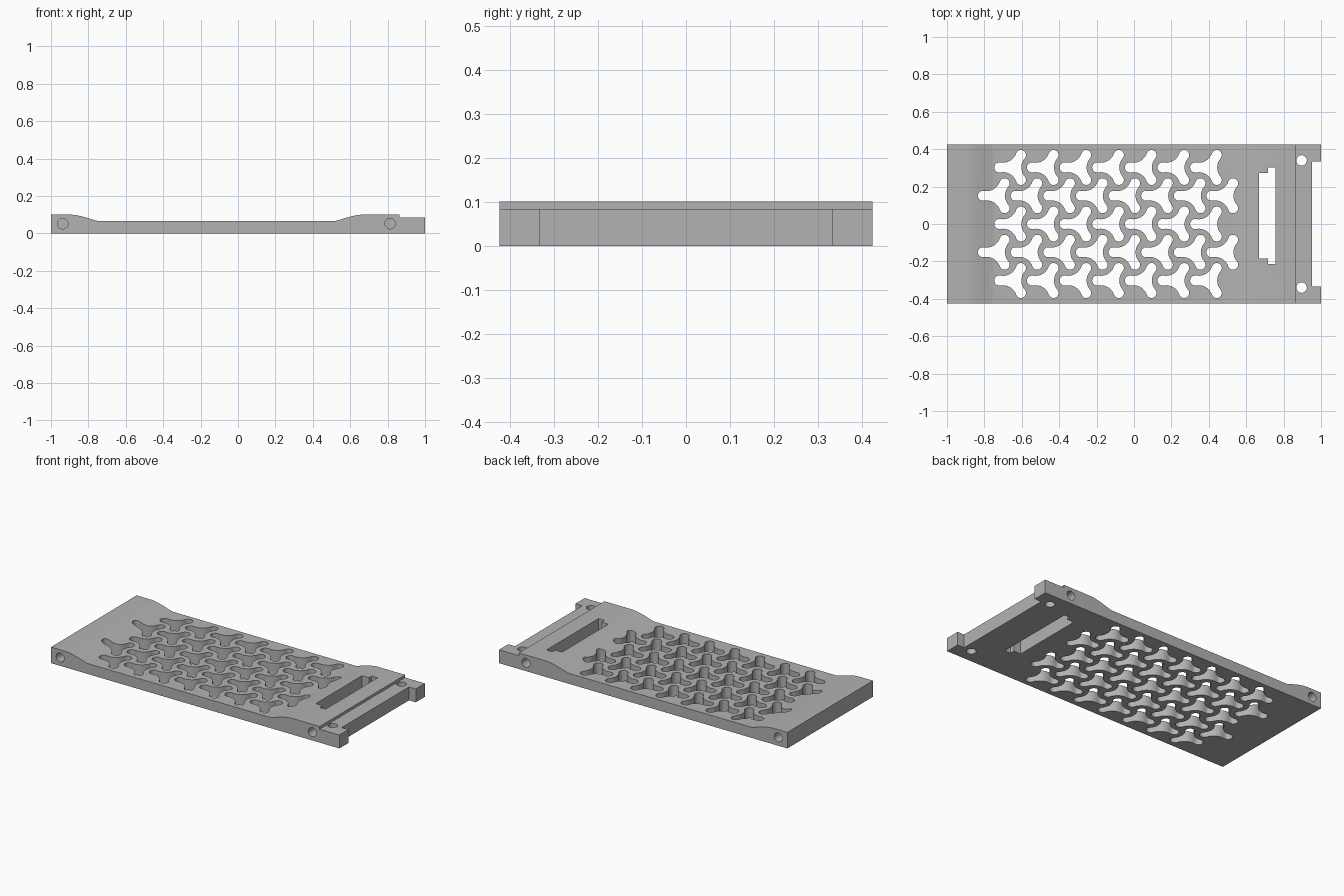
import bpy
import bmesh
from math import sin, cos, pi, atan2, hypot, sqrt
from mathutils import Vector

cube = bpy.data.objects.get("Cube")
if cube:
    bpy.data.objects.remove(cube, do_unlink=True)

HALF_WIDTH = 0.424

grey = bpy.data.materials.new("plain grey")
grey.use_nodes = True
colour = (0.45, 0.45, 0.45, 1)
grey.diffuse_color = colour
grey.node_tree.nodes["Principled BSDF"].inputs["Base Color"].default_value = colour


def prism(bm, points, start, sweep):
    """Extrude a closed outline of 3D points along a vector."""
    face = bm.faces.new([bm.verts.new(Vector(p) + Vector(start)) for p in points])
    new = bmesh.ops.extrude_face_region(bm, geom=[face])["geom"]
    verts = [v for v in new if isinstance(v, bmesh.types.BMVert)]
    bmesh.ops.translate(bm, verts=verts, vec=sweep)


def finish(bm, name):
    bmesh.ops.recalc_face_normals(bm, faces=bm.faces)
    mesh = bpy.data.meshes.new(name)
    bm.to_mesh(mesh)
    bm.free()
    mesh.materials.append(grey)
    obj = bpy.data.objects.new(name, mesh)
    bpy.context.collection.objects.link(obj)
    return obj


def arc(cx, cy, r, a0, a1, steps):
    return [(cx + r * cos(a0 + (a1 - a0) * i / steps),
             cy + r * sin(a0 + (a1 - a0) * i / steps)) for i in range(steps + 1)]


def tri_lobe(length=0.077, tip=0.027, hollow=0.115):
    """Three rounded arms joined by tangent hollow curves."""
    hx, hy = hollow / 2 - length, hollow * sqrt(3) / 2
    turn = atan2(hy, hx)
    hollow_r = hypot(hx, hy) - tip
    points = []
    for k in range(3):
        a = pi + k * 2 * pi / 3
        points += arc(length * cos(a), length * sin(a), tip, a - turn, a + turn, 10)
        b = a + pi / 3
        spread = turn - pi / 3
        mid = b + pi
        points += arc(hollow * cos(b), hollow * sin(b), hollow_r,
                      mid + spread, mid - spread, 8)[1:-1] if spread < 0 else \
            arc(hollow * cos(b), hollow * sin(b), hollow_r,
                a + turn + pi, 2 * mid - (a + turn + pi), 8)[1:-1]
    return points


# Plate: side profile swept across the width
def ramp(x0, x1):
    """Rounded shoulder falling into the thin middle."""
    shape = [(0, 0.101), (0.2, 0.098), (0.4, 0.092), (0.6, 0.084), (0.85, 0.072), (1, 0.066)]
    return [(x0 + (x1 - x0) * t, z) for t, z in shape]


profile = [(-1, 0), (1, 0), (1, 0.084), (0.863, 0.084), (0.863, 0.101)]
profile += ramp(0.67, 0.52) + ramp(-0.9, -0.75)[::-1] + [(-1, 0.101)]
bm = bmesh.new()
prism(bm, [(x, 0, z) for x, z in profile], (0, -HALF_WIDTH, 0), (0, 2 * HALF_WIDTH, 0))
plate = finish(bm, "perforated_plate")

# Cutters for every opening
bm = bmesh.new()


def cut_down(points, x=0, y=0):
    prism(bm, [(px, py, 0) for px, py in points], (x, y, -0.1), (0, 0, 0.4))


pitch = 0.1745
lobe = tri_lobe()
for row in range(-2, 3):
    odd = row % 2
    for col in range(7 + odd):
        cut_down(lobe, -0.643 + (col - odd / 2) * pitch, row * pitch * sqrt(3) / 2)

# Stepped slot
cut_down([(0.668, -0.184), (0.716, -0.184), (0.716, -0.214), (0.757, -0.214),
          (0.757, 0.302), (0.716, 0.302), (0.716, 0.274), (0.668, 0.274)])
# End notch
cut_down([(0.953, -0.333), (1.1, -0.333), (1.1, 0.333), (0.953, 0.333)])

# Vertical screw holes and blind side holes
ring = arc(0, 0, 0.028, 0, 2 * pi, 32)[:-1]
for side in (-1, 1):
    cut_down(ring, 0.896, side * 0.34)
    for x in (-0.937, 0.813):
        prism(bm, [(px, 0, pz) for px, pz in ring],
              (x, side * (HALF_WIDTH + 0.05), 0.052), (0, -side * 0.15, 0))

cutter = finish(bm, "opening_cutter")
cutter.hide_render = True

# Cut the plate and shade it
mod = plate.modifiers.new("openings", "BOOLEAN")
mod.operation = "DIFFERENCE"
mod.solver = "EXACT"
mod.object = cutter
bpy.context.view_layer.objects.active = plate
plate.select_set(True)
bpy.ops.object.modifier_apply(modifier=mod.name)
bpy.data.objects.remove(cutter, do_unlink=True)
bpy.ops.object.shade_smooth_by_angle(angle=pi / 6)
